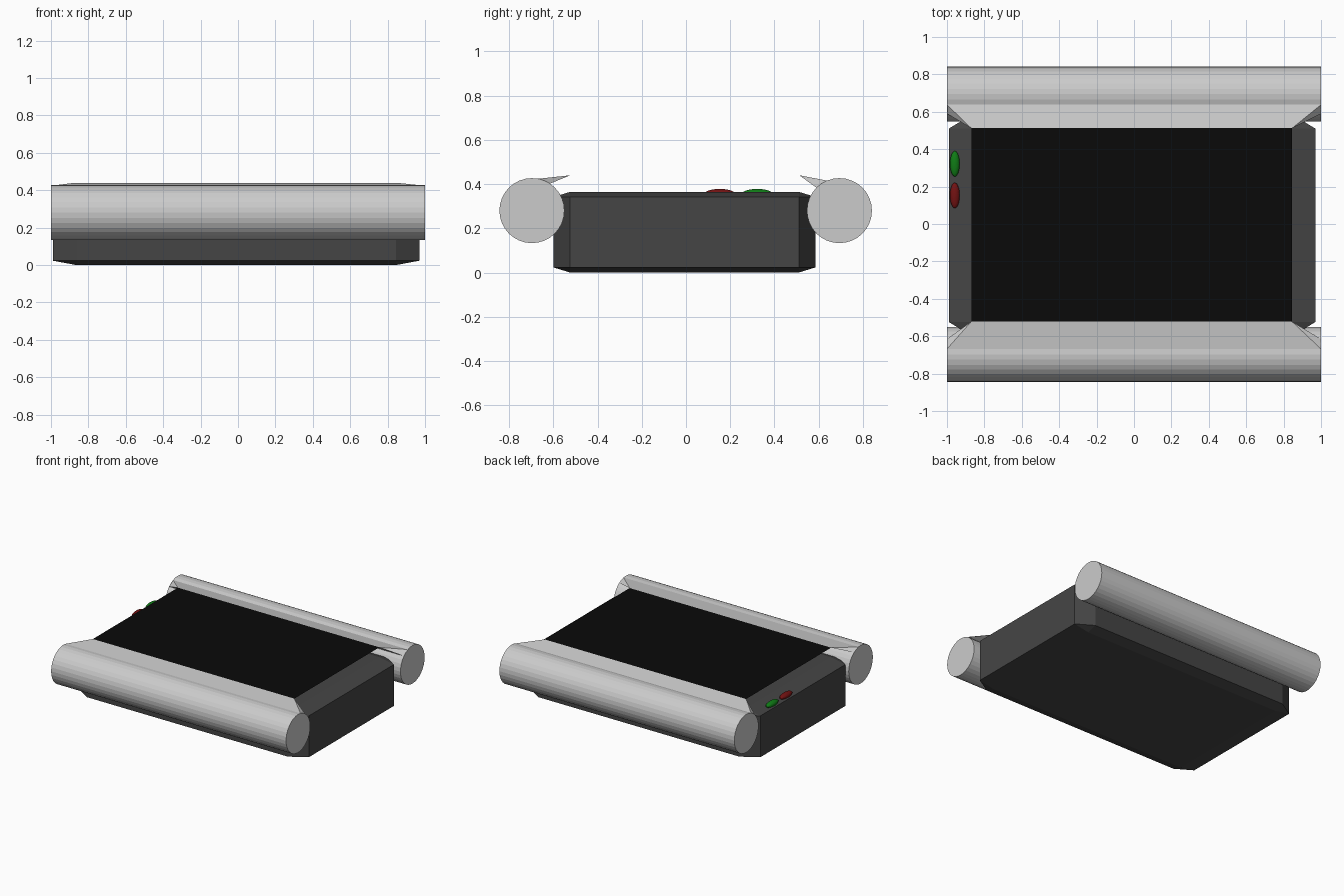
import bpy, bmesh, math
from mathutils import Matrix, Vector

if "Cube" in bpy.data.objects:
    bpy.data.objects.remove(bpy.data.objects["Cube"])


def material(name, rgb):
    m = bpy.data.materials.new(name)
    m.diffuse_color = (*rgb, 1)
    m.use_nodes = True
    m.node_tree.nodes["Principled BSDF"].inputs["Base Color"].default_value = m.diffuse_color
    return m


def add_object(name, bm, mat=None):
    bmesh.ops.recalc_face_normals(bm, faces=bm.faces)
    me = bpy.data.meshes.new(name)
    bm.to_mesh(me)
    bm.free()
    ob = bpy.data.objects.new(name, me)
    bpy.context.collection.objects.link(ob)
    if mat:
        me.materials.append(mat)
    return ob


dark = material("dark_grey", (0.06, 0.06, 0.06))
black = material("belt_black", (0.003, 0.003, 0.003))
green = material("green", (0.005, 0.2, 0.008))
red = material("red", (0.17, 0.006, 0.006))

X0, X1 = -0.87, 0.845        # belt ends
BELT_Z = 0.44
R, AXIS_Z = 0.147, 0.28      # roller radius and height

# body: bevelled cube, stretched so the chamfers stretch with it
bm = bmesh.new()
bmesh.ops.create_cube(bm, size=2)
bmesh.ops.bevel(bm, geom=bm.edges[:], offset=0.128, segments=1,
                profile=0.5, affect='EDGES')
bmesh.ops.scale(bm, vec=(0.98, 0.593, 0.1825), verts=bm.verts)
bmesh.ops.translate(bm, vec=(-0.01, -0.007, 0.1825), verts=bm.verts)
add_object("body", bm, dark)


# roller with a tapered lip that carries the belt edge
def roller(name, side, cy, tip_y, low, high):
    bm = bmesh.new()
    rot = Matrix.Rotation(math.pi / 2, 4, 'Y')
    bmesh.ops.create_cone(bm, cap_ends=True, segments=32, radius1=R, radius2=R,
                          depth=2, matrix=Matrix.Translation((0, cy, AXIS_Z)) @ rot)

    def rim(x, deg):
        a = math.radians(deg)
        return bm.verts.new((x, cy - side * R * math.cos(a), AXIS_Z + R * math.sin(a)))

    u0, u1, l0, l1 = rim(-1, high), rim(1, high), rim(-1, low), rim(1, low)
    t0 = bm.verts.new((X0, tip_y, BELT_Z))
    t1 = bm.verts.new((X1, tip_y, BELT_Z))
    for f in ((u0, u1, t1, t0), (l0, t0, t1, l1), (u0, t0, l0), (u1, l1, t1),
              (u0, l0, l1, u1)):
        bm.faces.new(f)
    return add_object(name, bm)


roller("front_roller", -1, -0.697, -0.522, 56.25, 78.75)
roller("back_roller", 1, 0.694, 0.512, 45, 67.5)

# belt: thin black sheet spanning the two lips
bm = bmesh.new()
bm.faces.new([bm.verts.new(Vector((x, y, BELT_Z))) for x, y in
              ((X0, -0.522), (X1, -0.522), (X1, 0.512), (X0, 0.512))])
add_object("belt", bm, black)

# indicator buttons: flattened ellipsoids on the left edge
for name, y, mat in (("green_button", 0.322, green), ("red_button", 0.153, red)):
    bm = bmesh.new()
    bmesh.ops.create_uvsphere(bm, u_segments=32, v_segments=16, radius=1)
    bmesh.ops.scale(bm, vec=(0.026, 0.068, 0.021), verts=bm.verts)
    bmesh.ops.translate(bm, vec=(-0.958, y, 0.357), verts=bm.verts)
    add_object(name, bm, mat)
